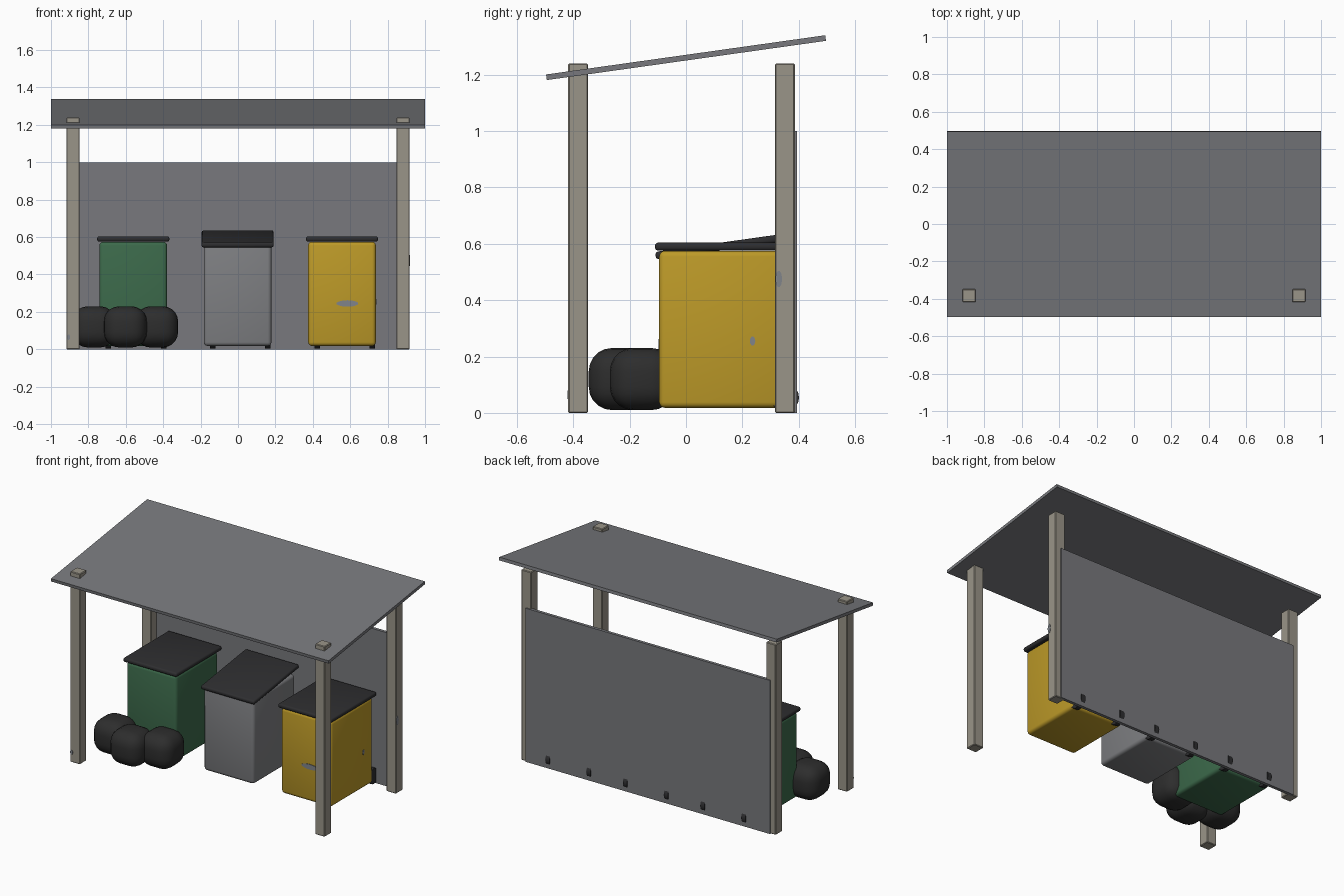
import bpy, math

if "Cube" in bpy.data.objects:
    bpy.data.objects.remove(bpy.data.objects["Cube"])


def material(name, r, g, b):
    """Flat colour given as sRGB 0-255, stored linear."""
    lin = [(c / 255 / 12.92) if c < 10 else ((c / 255 + 0.055) / 1.055) ** 2.4 for c in (r, g, b)]
    m = bpy.data.materials.new(name)
    m.diffuse_color = (*lin, 1)
    m.use_nodes = True
    m.node_tree.nodes["Principled BSDF"].inputs["Base Color"].default_value = m.diffuse_color
    return m


SHEET = material("sheet grey", 120, 121, 125)
POST = material("weathered post", 154, 149, 137)
GREEN = material("bin green", 60, 106, 75)
GREY = material("bin grey", 126, 127, 130)
YELLOW = material("bin yellow", 189, 154, 40)
LID = material("lid black", 46, 46, 48)
BAG = material("bag black", 45, 45, 45)
GRIME = material("grime grey", 128, 132, 138)


def finish(ob, name, mat):
    ob.name = name
    ob.data.materials.append(mat)
    return ob


def box(name, lo, hi, mat, bevel=0.0, segments=3, tilt=0.0):
    """Box between two corners, optionally rounded and tilted about x."""
    centre = [(a + b) / 2 for a, b in zip(lo, hi)]
    bpy.ops.mesh.primitive_cube_add(size=1, location=centre)
    ob = bpy.context.object
    ob.scale = [b - a for a, b in zip(lo, hi)]
    bpy.ops.object.transform_apply(location=False, rotation=False, scale=True)
    ob.rotation_euler.x = math.radians(tilt)
    if bevel:
        mod = ob.modifiers.new("round", 'BEVEL')
        mod.width = bevel
        mod.segments = segments
        bpy.ops.object.modifier_apply(modifier=mod.name)
        bpy.ops.object.shade_smooth_by_angle(angle=math.radians(35))
    return finish(ob, name, mat)


def patch(name, loc, width, height, mat, sideways=False):
    """Thin oval grime plate on a front face, or on a side face."""
    rot = (0, math.pi / 2, 0) if sideways else (math.pi / 2, 0, 0)
    bpy.ops.mesh.primitive_cylinder_add(vertices=10, radius=0.5, depth=0.004, location=loc, rotation=rot)
    ob = bpy.context.object
    ob.scale = (height, width, 1) if sideways else (width, height, 1)
    return finish(ob, name, mat)


# Shelter: posts, sloping roof and back panel
for side, sx in (("left", -1), ("right", 1)):
    for end, y in (("front", -0.383), ("back", 0.351)):
        x = sx * 0.882
        box(f"{end}_{side}_post", (x - 0.035, y - 0.035, 0), (x + 0.035, y + 0.035, 1.24),
            POST, bevel=0.004, segments=1)
box("roof", (-1, -0.5, 1.25), (1, 0.5, 1.27), SHEET, tilt=8)
box("back_panel", (-0.88, 0.373, 0), (0.88, 0.393, 1.0), SHEET)

# Three wheeled bins; the middle lid sits tilted
for colour, x, mat, tilt in (("green", -0.56, GREEN, 0), ("grey", -0.002, GREY, 8), ("yellow", 0.556, YELLOW, 0)):
    box(f"{colour}_bin_body", (x - 0.181, -0.095, 0.018), (x + 0.181, 0.337, 0.575), mat, bevel=0.02)
    box(f"{colour}_bin_lid", (x - 0.193, -0.11, 0.576), (x + 0.193, 0.36, 0.604), LID, bevel=0.011, tilt=tilt)
    for side, dx in (("left", -0.133), ("right", 0.162)):
        bpy.ops.mesh.primitive_cylinder_add(vertices=20, radius=0.05, depth=0.03,
                                            location=(x + dx, 0.351, 0.054), rotation=(0, math.pi / 2, 0))
        bpy.ops.object.shade_smooth_by_angle(angle=math.radians(35))
        finish(bpy.context.object, f"{colour}_bin_{side}_wheel", LID)

# Plump rubbish bags
for i, (x, y) in enumerate(((-0.77, -0.16), (-0.602, -0.23), (-0.435, -0.155))):
    box(f"rubbish_bag_{i + 1}", (x - 0.115, y - 0.115, 0.01), (x + 0.115, y + 0.115, 0.23),
        BAG, bevel=0.082, segments=5)

# Grime marks
patch("yellow_bin_front_mark", (0.585, -0.096, 0.245), 0.12, 0.035, GRIME)
patch("yellow_bin_side_mark", (0.738, 0.236, 0.255), 0.02, 0.032, GRIME, True)
patch("back_post_mark", (0.918, 0.329, 0.475), 0.024, 0.06, GRIME, True)
patch("front_post_mark", (-0.906, -0.419, 0.065), 0.018, 0.03, GRIME)
